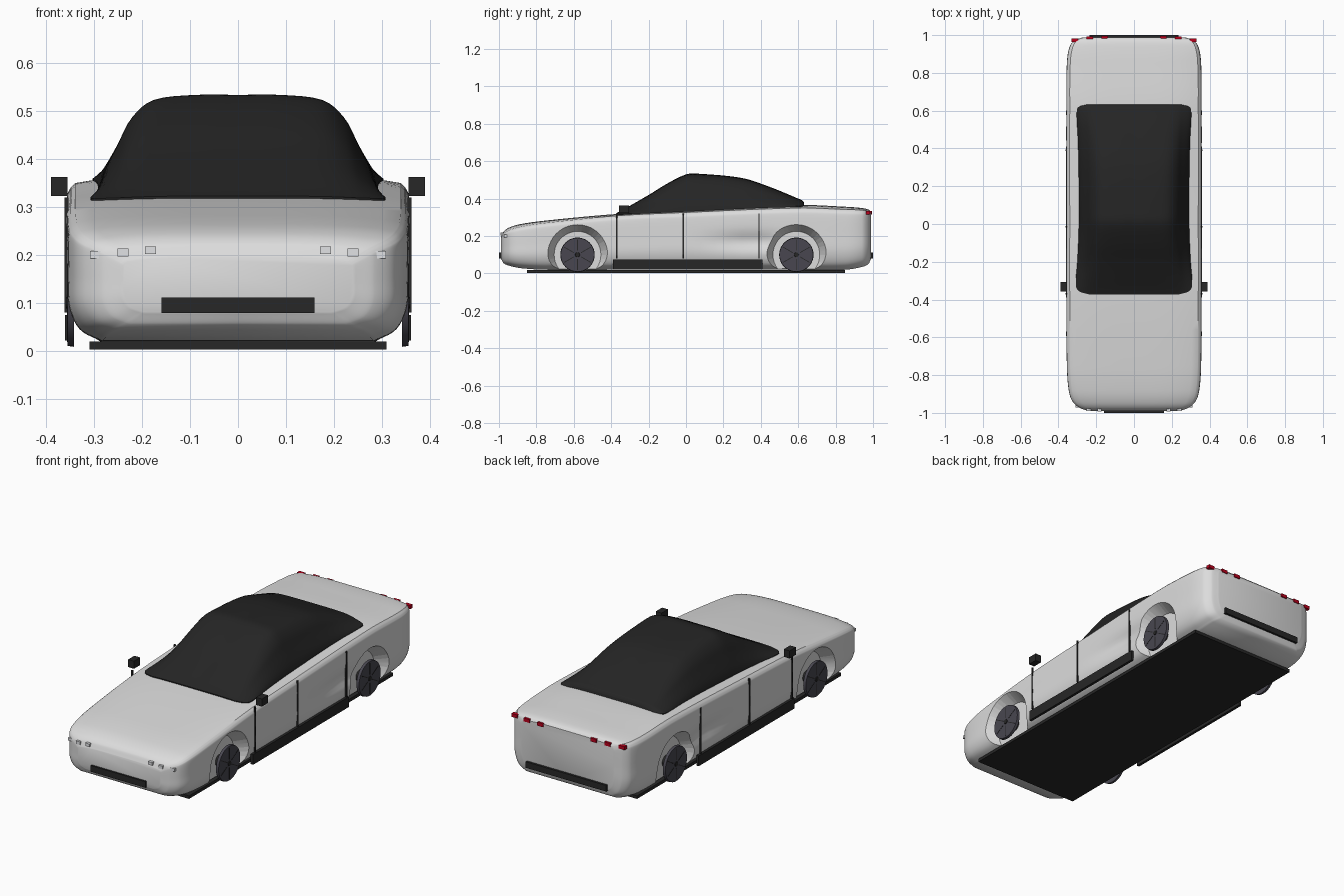
import bpy, bmesh, math
from mathutils import Matrix

cube = bpy.data.objects.get("Cube")
if cube:
    bpy.data.objects.remove(cube, do_unlink=True)


def material(name, r, g, b):
    m = bpy.data.materials.new(name)
    m.use_nodes = True
    m.diffuse_color = (r, g, b, 1)
    m.node_tree.nodes["Principled BSDF"].inputs["Base Color"].default_value = (r, g, b, 1)
    return m


PAINT = material("silver white paint", 0.72, 0.72, 0.72)
GLASS = material("black glass", 0.018, 0.018, 0.018)
TRIM = material("black trim", 0.02, 0.02, 0.02)
RIM = material("dark grey wheel", 0.065, 0.062, 0.08)
RED = material("red lamp", 0.5, 0.0, 0.012)
CLEAR = material("clear lamp", 0.75, 0.76, 0.78)


def finish(bm, name, mat, smooth=None):
    bmesh.ops.recalc_face_normals(bm, faces=bm.faces)
    mesh = bpy.data.meshes.new(name)
    bm.to_mesh(mesh)
    bm.free()
    ob = bpy.data.objects.new(name, mesh)
    bpy.context.scene.collection.objects.link(ob)
    mesh.materials.append(mat)
    if smooth:
        shade(ob, smooth)
    return ob


def shade(ob, angle):
    bpy.ops.object.select_all(action='DESELECT')
    ob.select_set(True)
    bpy.context.view_layer.objects.active = ob
    bpy.ops.object.shade_smooth_by_angle(angle=math.radians(angle))


def box(name, mat, centre, size):
    bm = bmesh.new()
    bmesh.ops.create_cube(bm, size=1, matrix=Matrix.Translation(centre) @ Matrix.Diagonal((*size, 1)))
    return finish(bm, name, mat)


def side_cone(name, mat, inner, outer, y, z, r_in, r_out, smooth=40):
    """Round part whose axis runs along x, from x = inner to x = outer."""
    bm = bmesh.new()
    turn = Matrix.Rotation(math.pi / 2, 4, 'Y')
    bmesh.ops.create_cone(bm, cap_ends=True, segments=40, radius1=r_in, radius2=r_out,
                          depth=abs(outer - inner))
    if outer < inner:
        turn = Matrix.Rotation(-math.pi / 2, 4, 'Y')
    bm.transform(Matrix.Translation(((inner + outer) / 2, y, z)) @ turn)
    return finish(bm, name, mat, smooth)


def smooth_rows(rows, t):
    """Cubic interpolation of table rows keyed by their first value."""
    i = max(0, min(len(rows) - 2, sum(r[0] <= t for r in rows) - 1))
    a, b = rows[i], rows[i + 1]
    before, after = rows[max(i - 1, 0)], rows[min(i + 2, len(rows) - 1)]
    d = b[0] - a[0]
    s = (t - a[0]) / d
    out = []
    for k in range(1, len(a)):
        m0 = (b[k] - before[k]) / (b[0] - before[0]) * d
        m1 = (after[k] - a[k]) / (after[0] - a[0]) * d
        out.append((2*s**3 - 3*s*s + 1) * a[k] + (s**3 - 2*s*s + s) * m0
                   + (3*s*s - 2*s**3) * b[k] + (s**3 - s*s) * m1)
    return out


def samples(rows, n):
    ys = [a[0] + (b[0] - a[0]) * k / n for a, b in zip(rows, rows[1:]) for k in range(n)]
    return ys + [rows[-1][0]]


def loft(name, mat, rows, half_section, n, angle):
    bm = bmesh.new()
    rings = []
    for y in samples(rows, n):
        half = half_section(y)
        pts = half + [(-x, z) for x, z in half[-2:0:-1]]
        rings.append([bm.verts.new((x, y, z)) for x, z in pts])
    for a, b in zip(rings, rings[1:]):
        for i in range(len(a)):
            j = (i + 1) % len(a)
            bm.faces.new((a[i], a[j], b[j], b[i]))
    bm.faces.new(rings[0])
    bm.faces.new(rings[-1])
    return finish(bm, name, mat, angle)


# Body stations: y, half width, top height, crown, underside
BODY = [(-.99, .24, .195, .01, .08), (-.975, .285, .225, .014, .055),
        (-.94, .325, .248, .018, .04), (-.88, .345, .265, .018, .028),
        (-.75, .355, .283, .016, .02), (-.37, .358, .318, .012, .02),
        (0, .358, .336, .012, .02), (.6, .358, .366, .02, .02),
        (.85, .355, .357, .018, .02), (.94, .34, .35, .014, .035),
        (.975, .31, .342, .012, .05), (.988, .27, .33, .012, .075)]
# Side wall: parameter, width fraction, height fraction
WALL = [(0, .95, 1), (1, .985, .955), (2, 1, .88), (3, 1, .58), (4, .995, .3),
        (5, .93, .1), (6, .8, 0)]


def body_top(x, y):
    w, top, crown, _ = smooth_rows(BODY, y)
    return top - crown * (abs(x) / w) ** 4


def body_section(y):
    w, top, crown, low = smooth_rows(BODY, y)
    pts = [(w * .95 * k / 10, body_top(w * .95 * k / 10, y)) for k in range(10)]
    edge = body_top(w * .95, y)
    # Side scoop deepens towards the rear wheel
    ramp = max(0, min(1, (y - .05) / .3)) * max(0, min(1, (.5 - y) / .08))
    for k in range(31):
        fx, fz = smooth_rows(WALL, k / 5)
        z = low + (edge - low) * fz
        pts.append((w * fx - .025 * ramp * math.exp(-((z - .17) / .045) ** 2), z))
    return pts + [(0, low)]


body = loft("body_shell", PAINT, BODY, body_section, 8, 35)

# Canopy stations: y, half width, height above the body
CANOPY = [(-.372, .24, .001), (-.36, .285, .006), (-.33, .307, .02), (-.2, .3, .088),
          (-.1, .295, .145), (0, .292, .189), (.06, .292, .19), (.3, .293, .153),
          (.45, .297, .097), (.6, .303, .03), (.622, .29, .02), (.632, .25, .008)]
DOME = [(0, 0, 1), (1, .3, 1), (2, .6, .95), (3, .76, .76), (4, .86, .48), (5, .96, .18), (6, 1, 0)]


def canopy_section(y):
    w, h = smooth_rows(CANOPY, y)
    pts = []
    for k in range(25):
        u, v = smooth_rows(DOME, k / 4)
        pts.append((w * u, body_top(w * u, y) + .004 + h * v))
    low = pts[-1][1] - .02
    return pts + [(w, low), (0, low)]


loft("glass_canopy", GLASS, CANOPY, canopy_section, 5, 50)

for side, label in ((1, "left"), (-1, "right")):
    for y, end in ((-.58, "front"), (.59, "rear")):
        # Wheel arch recess
        cutter = side_cone("arch_cutter", PAINT, side * .295, side * .37, y, .1, .125, .168, None)
        cutter.hide_render = True
        mod = body.modifiers.new("arch", 'BOOLEAN')
        mod.object, mod.operation, mod.solver = cutter, 'DIFFERENCE', 'EXACT'
        bpy.ops.object.select_all(action='DESELECT')
        bpy.context.view_layer.objects.active = body
        bpy.ops.object.modifier_apply(modifier=mod.name)
        bpy.data.objects.remove(cutter, do_unlink=True)
        # Wheel, axle, hub and spoke gaps
        name = f"{end}_{label}_wheel"
        side_cone(name, RIM, side * .342, side * .356, y, .1, .092, .09)
        side_cone(name + "_axle", TRIM, side * .28, side * .345, y, .1, .03, .03)
        side_cone(name + "_hub", TRIM, side * .352, side * .359, y, .1, .014, .012)
        for k in range(6):
            gap = box(name + "_spoke_gap", TRIM, (0, 0, .052), (.003, .004, .06))
            gap.matrix_world = (Matrix.Translation((side * .3555, y, .1))
                                @ Matrix.Rotation(k * math.pi / 3, 4, 'X'))

    # Sill, door seams and mirror
    box(label + "_sill", TRIM, (side * .354, .01, .048), (.014, .8, .054))
    for y in (-.37, -.015, .39):
        box(label + "_door_seam", TRIM, (side * .358, y, .2), (.008, .007, .24))
    box(label + "_mirror", TRIM, (side * .373, -.332, .343), (.034, .052, .04))

    # Lamps
    for x, y, z in ((.298, -.962, .2), (.24, -.98, .205), (.183, -.983, .21)):
        box(label + "_headlamp", CLEAR, (side * x, y, z), (.023, .02, .016))
    for x, y in ((.313, .973), (.235, .982), (.155, .984)):
        box(label + "_tail_lamp", RED, (side * x, y, .325), (.034, .02, .018))

# Floor and bumper grilles
box("floor_plate", TRIM, (0, 0, .011), (.62, 1.7, .016))
box("front_grille", TRIM, (0, -.99, .095), (.32, .02, .032))
box("rear_grille", TRIM, (0, .988, .095), (.47, .024, .032))

shade(body, 35)
